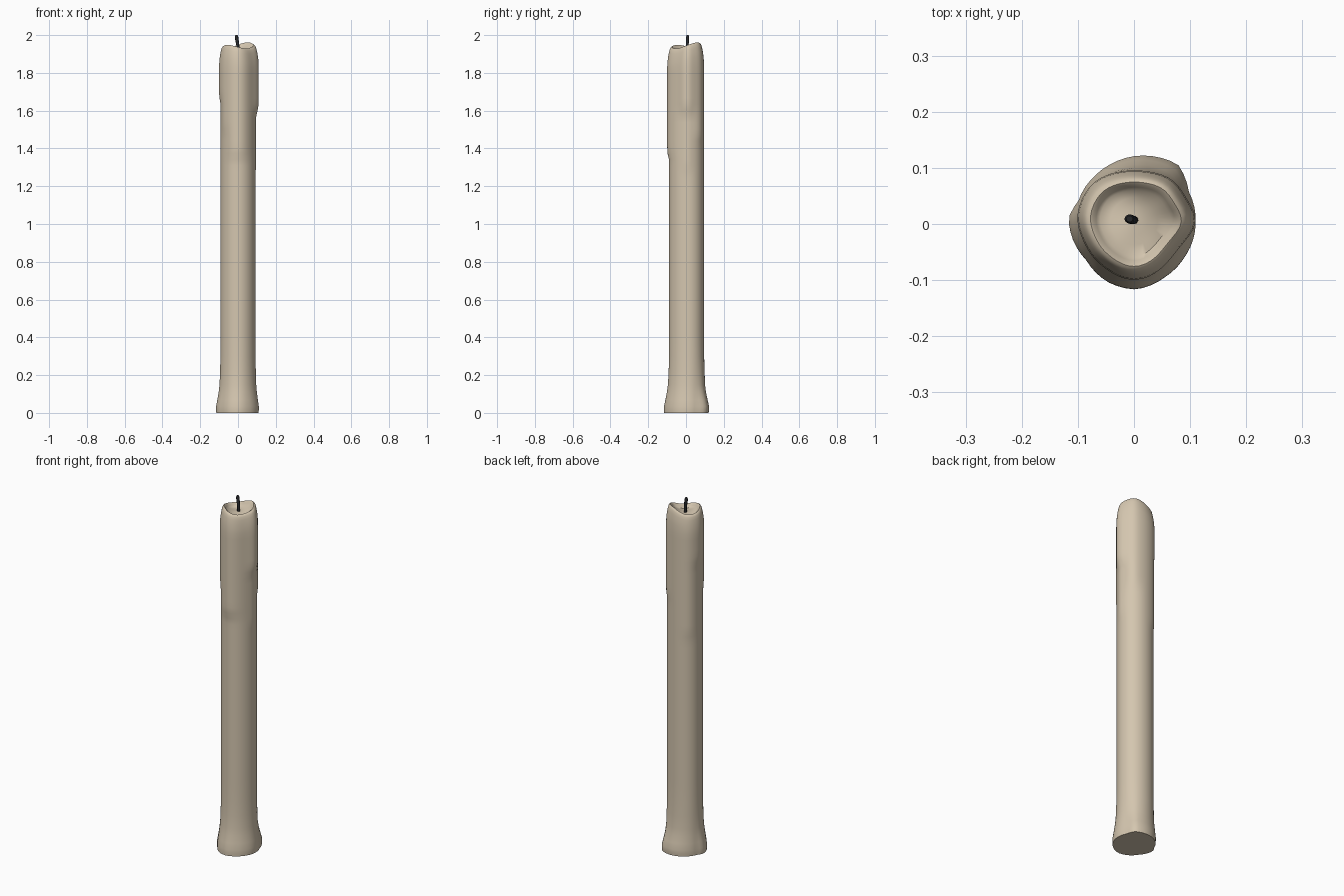
import bpy, bmesh, math
from mathutils import Vector

if "Cube" in bpy.data.objects:
    bpy.data.objects.remove(bpy.data.objects["Cube"])

N = 48

def material(name, rgb):
    m = bpy.data.materials.new(name)
    m.diffuse_color = (*rgb, 1)
    m.use_nodes = True
    m.node_tree.nodes["Principled BSDF"].inputs["Base Color"].default_value = m.diffuse_color
    return m

wax = material("cream wax", (0.66, 0.565, 0.43))
char = material("charred wick", (0.018, 0.019, 0.022))

def lerp(points, t):
    for (a, va), (b, vb) in zip(points, points[1:]):
        if t <= b:
            return va + (vb - va) * max(0, (t - a) / (b - a))
    return points[-1][1]

def loft(name, rings, mat, angle):
    bm = bmesh.new()
    loops = [[bm.verts.new(p) for p in r] for r in rings]
    for a, b in zip(loops, loops[1:]):
        n = len(a)
        for i in range(n):
            j = (i + 1) % n
            bm.faces.new((a[i], a[j], b[j], b[i]))
    bm.faces.new(loops[0][::-1])
    bm.faces.new(loops[-1])
    me = bpy.data.meshes.new(name)
    bm.to_mesh(me)
    bm.free()
    ob = bpy.data.objects.new(name, me)
    bpy.context.collection.objects.link(ob)
    me.materials.append(mat)
    bpy.ops.object.select_all(action='DESELECT')
    ob.select_set(True)
    bpy.context.view_layer.objects.active = ob
    bpy.ops.object.shade_smooth_by_angle(angle=math.radians(angle))
    return ob

# Outline of the wax puddled at the foot: angle in degrees, radius
FOOT = [(0, .110), (30, .113), (53, .131), (73, .125), (90, .120), (110, .114),
        (130, .110), (158, .107), (175, .117), (193, .113), (217, .107),
        (247, .114), (272, .117), (300, .110), (326, .108), (360, .110)]
# Hardened drips: angle, half width, lower end, thickness
DRIPS = [(0, 24, 1.60, .013), (0, 16, 1.29, .004), (178, 30, 1.66, .008),
         (270, 34, 1.36, .010), (45, 22, 1.45, .006), (135, 22, 1.25, .004),
         (220, 20, 1.5, .004)]

def shaft_radius(deg, z):
    r = .0925 + .002 * math.sin(math.radians(3 * deg))
    for a, w, low, thick in DRIPS:
        d = abs((deg - a + 180) % 360 - 180)
        rise = min(1, max(0, (z - low + .03) / .06))
        r += thick * math.exp(-(d / w) ** 2) * rise * rise * (3 - 2 * rise)
    return r

def rim_height(a):
    return 1.943 + .012 * math.sin(2 * a) + .006 * math.sin(a) + .003 * math.cos(a)

# Candle body: foot flare, shaft with drips, rounded rim and melted bowl
rings = []
def ring(f):
    pts = []
    for i in range(N):
        deg = 360 * i / N
        a = math.radians(deg)
        r, z = f(deg, a)
        cy = .005 * min(1, z / .2)
        pts.append(Vector((r * math.cos(a), r * math.sin(a) + cy, z)))
    rings.append(pts)

for z, k in [(0, .96), (.015, 1), (.035, 1), (.07, .72), (.11, .42), (.15, .22),
             (.22, .10), (.30, .02)]:
    ring(lambda d, a: (shaft_radius(d, z) * (1 - k) + lerp(FOOT, d) * k, z))
for i in range(45):
    z = .4 + i * 1.43 / 44
    ring(lambda d, a: (shaft_radius(d, z), z))
for drop, k in [(.075, .98), (.05, .95), (.028, .91), (.012, .87), (.003, .82),
                (0, .77), (.004, .72), (.012, .67), (.02, .6)]:
    ring(lambda d, a: (shaft_radius(d, 1.83 if drop > .06 else 1.85) * k,
                       rim_height(a) - drop))
for r, z, mix in [(.042, 1.918, .5), (.025, 1.915, .2), (.008, 1.915, 0)]:
    ring(lambda d, a: (r, z + (rim_height(a) - 1.943) * mix))
loft("candle_body", rings, wax, 50)

# Wick: thin, slightly leaning cord
path = [(0, .007, 1.905, .008), (-.001, .007, 1.945, .008),
        (-.005, .008, 1.97, .009), (-.008, .009, 1.993, .009), (-.008, .009, 2.0, .006)]
loft("wick", [[Vector((x + r * math.cos(t * math.tau / 10),
                       y + .9 * r * math.sin(t * math.tau / 10), z)) for t in range(10)]
              for x, y, z, r in path], char, 40)
